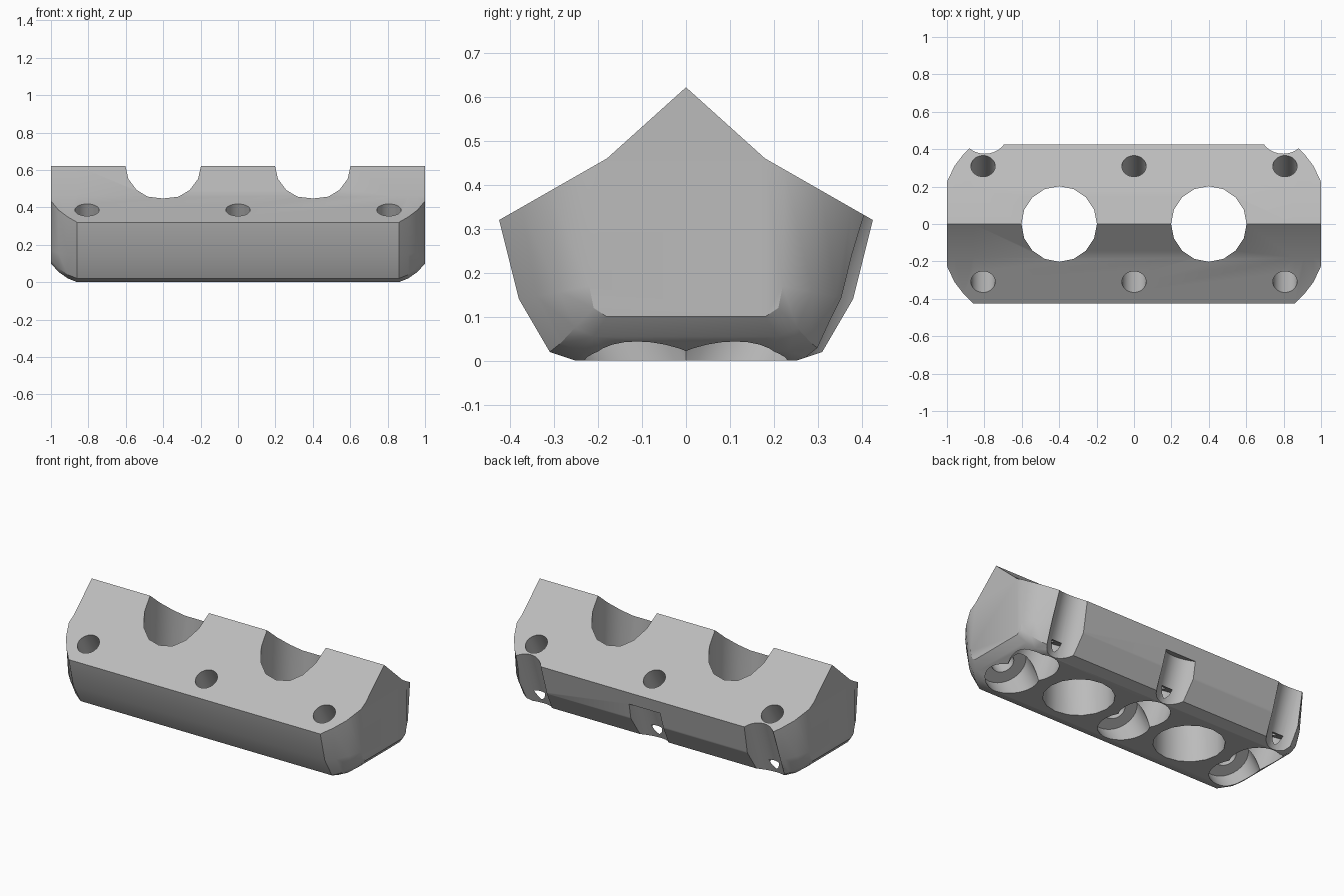
import bpy, bmesh, math
from mathutils import Vector

cube = bpy.data.objects.get("Cube")
if cube:
    bpy.data.objects.remove(cube, do_unlink=True)

grey = bpy.data.materials.new("plain_grey")
grey.use_nodes = True
colour = (0.5, 0.5, 0.5, 1)
grey.diffuse_color = colour
grey.node_tree.nodes["Principled BSDF"].inputs["Base Color"].default_value = colour


def section(inset, lift):
    """Closed pentagonal cross-section, rounded in at the sides and bottom."""
    w = 0.425 - inset
    half = [(0.25 - 0.35 * inset, lift),
            (0.31 - 0.5 * inset, lift + 0.02),
            (0.38 - 0.8 * inset, 0.14 + 0.3 * lift),
            (w, 0.46 - 0.571 * (w - 0.18)),
            (0.18, 0.46)]
    return half + [(0, 0.622)] + [(-y, z) for y, z in reversed(half)]


# Block: cross-sections lofted along x, with rounded ends
stations = [(0.86, 0, 0), (0.91, 0.05, 0.02), (0.96, 0.115, 0.055), (1, 0.2, 0.1)]
rings = [(-x, i, l) for x, i, l in reversed(stations)] + stations
bm = bmesh.new()
loops = [[bm.verts.new((x, y, z)) for y, z in section(i, l)] for x, i, l in rings]
for a, b in zip(loops, loops[1:]):
    for k in range(len(a)):
        n = (k + 1) % len(a)
        bm.faces.new((a[k], a[n], b[n], b[k]))
bm.faces.new(loops[0])
bm.faces.new(loops[-1])
bmesh.ops.recalc_face_normals(bm, faces=bm.faces)
mesh = bpy.data.meshes.new("mounting_block")
bm.to_mesh(mesh)
bm.free()
mesh.materials.append(grey)
block = bpy.data.objects.new("mounting_block", mesh)
bpy.context.collection.objects.link(block)


def cut(start, end, radius, sides=32):
    """Subtract a cylinder running from start to end."""
    start, end = Vector(start), Vector(end)
    axis = end - start
    bpy.ops.mesh.primitive_cylinder_add(vertices=sides, radius=radius, depth=axis.length,
                                        location=(start + end) / 2)
    cutter = bpy.context.object
    cutter.name = "cutter"
    cutter.hide_render = True
    cutter.rotation_euler = axis.to_track_quat('Z', 'Y').to_euler()
    cutter.data.materials.append(grey)
    mod = block.modifiers.new("cut", 'BOOLEAN')
    mod.operation = 'DIFFERENCE'
    mod.solver = 'EXACT'
    mod.object = cutter
    bpy.context.view_layer.objects.active = block
    bpy.ops.object.modifier_apply(modifier=mod.name)
    bpy.data.objects.remove(cutter, do_unlink=True)


# Two large vertical bores
for x in (-0.4, 0.4):
    cut((x, 0, -0.2), (x, 0, 0.9), 0.202, 16)

# Slanted screw holes with wide counterbores from below
lean = math.tan(math.radians(30))
for x in (-0.807, 0, 0.807):
    for side in (-1, 1):
        def on_axis(z):
            return (x, side * (0.31 + lean * (z - 0.387)), z)
        cut(on_axis(0.08), on_axis(0.7), 0.065)
        cut(on_axis(-0.25), on_axis(0.15), 0.137)

# Relief slots in the back wall, the middle one shorter
for x, top in ((-0.797, 0.6), (0, 0.22), (0.797, 0.6)):
    cut((x, 0.5 + 0.36 * (-0.2 - 0.34), -0.2),
        (x, 0.5 + 0.36 * (top - 0.34), top), 0.12)

# Smooth curved walls, sharp edges
bpy.ops.object.select_all(action='DESELECT')
block.select_set(True)
bpy.context.view_layer.objects.active = block
bpy.ops.object.shade_smooth_by_angle(angle=math.radians(30))
